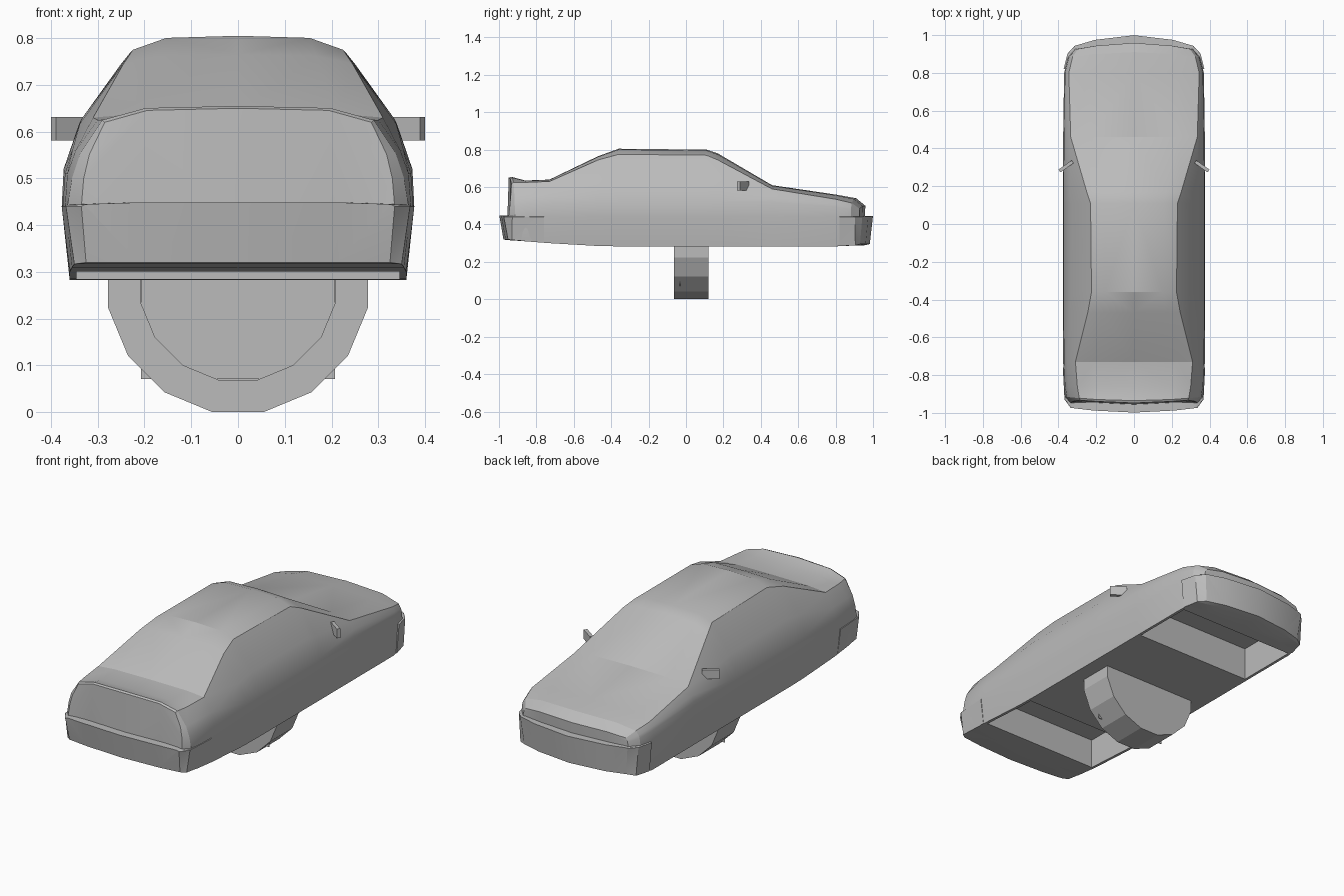
import bpy
import bmesh
import math
from mathutils import Matrix, Vector

default_cube = bpy.data.objects.get("Cube")
if default_cube:
    bpy.data.objects.remove(default_cube, do_unlink=True)

# Single flat colour
grey = bpy.data.materials.new("plain_grey")
grey.use_nodes = True
tone = (0.5, 0.5, 0.5, 1.0)
grey.diffuse_color = tone
grey.node_tree.nodes["Principled BSDF"].inputs["Base Color"].default_value = tone


def finish(name, bm, smooth_angle=None):
    """Turn a bmesh into a named, coloured object."""
    bmesh.ops.recalc_face_normals(bm, faces=bm.faces[:])
    mesh = bpy.data.meshes.new(name)
    bm.to_mesh(mesh)
    bm.free()
    mesh.materials.append(grey)
    if smooth_angle:
        mesh.shade_smooth()
        mesh.set_sharp_from_angle(angle=math.radians(smooth_angle))
    obj = bpy.data.objects.new(name, mesh)
    bpy.context.collection.objects.link(obj)
    return obj


def add_box(bm, center, size, turn=0.0):
    place = (Matrix.Translation(center) @ Matrix.Rotation(turn, 4, "Z")
             @ Matrix.Diagonal((*size, 1.0)))
    bmesh.ops.create_cube(bm, size=1.0, matrix=place)


WIDEST_Z = 0.44


def half_ring(row):
    """Half section, from the bottom centre round the side to the top centre."""
    y, bow, lean, z_low, x_low, x_mid, x_belt, z_belt, x_edge, z_edge, z_top = row
    x_waist = x_belt + 0.27 * (x_edge - x_belt)
    z_waist = z_belt + 0.43 * (z_edge - z_belt)
    outline = [
        (0, z_low), (0.65 * x_low, z_low), (x_low, z_low), (x_mid, WIDEST_Z),
        (x_belt, z_belt), (x_waist, z_waist), (x_edge, z_edge),
        (0.68 * x_edge, z_edge + 0.85 * (z_top - z_edge)), (0, z_top),
    ]
    return [Vector((x, y - bow * (x / 0.36) ** 2 + lean * abs(z - WIDEST_Z), z))
            for x, z in outline]


def loft(name, rows, smooth_angle):
    """Skin a symmetric shell through the sections and close both ends."""
    bm = bmesh.new()
    rings = []
    for row in rows:
        half = half_ring(row)
        mirrored = [Vector((-p.x, p.y, p.z)) for p in half[-2:0:-1]]
        rings.append([bm.verts.new(p) for p in half + mirrored])
    count = len(rings[0])
    for a, b in zip(rings, rings[1:]):
        for i in range(count):
            j = (i + 1) % count
            bm.faces.new((a[i], a[j], b[j], b[i]))
    for ring in (rings[0], rings[-1]):
        for side in (1, -1):
            v = [ring[side * i % count] for i in range(9)]
            bm.faces.new((v[0], v[1], v[7], v[8]))
            bm.faces.new((v[1], v[2], v[3], v[4]))
            bm.faces.new((v[1], v[4], v[5], v[7]))
            bm.faces.new((v[5], v[6], v[7]))
    bmesh.ops.triangulate(bm, faces=bm.faces[:])
    return finish(name, bm, smooth_angle)


# Car body: y, bow, lean, bottom z, bottom x, widest x, belt x z, edge x z, top z
body = loft("car_body", [
    (-.975, -.03, .13, .32, .325, .335, .33, .50, .285, .62, .65),
    (-.935, -.02, 0, .32, .35, .365, .355, .50, .29, .625, .655),
    (-.86, 0, 0, .31, .355, .37, .365, .51, .30, .625, .635),
    (-.73, 0, 0, .30, .36, .375, .37, .51, .31, .63, .64),
    (-.47, 0, 0, .285, .36, .377, .373, .52, .245, .745, .765),
    (-.36, 0, 0, .283, .36, .377, .373, .52, .225, .775, .805),
    (.11, 0, 0, .283, .36, .377, .373, .52, .23, .77, .80),
    (.17, 0, 0, .283, .36, .377, .373, .52, .25, .745, .78),
    (.46, 0, 0, .283, .36, .375, .37, .52, .335, .59, .61),
    (.80, 0, 0, .283, .36, .37, .365, .495, .345, .535, .56),
    (.91, .03, 0, .288, .34, .35, .345, .48, .325, .515, .54),
    (.965, .05, -.1, .29, .30, .31, .305, .465, .295, .485, .50),
], 20)

# Wheel wells cut across the floor
bm = bmesh.new()
for well_y in (-0.575, 0.635):
    add_box(bm, (0, well_y, 0.33), (0.69, 0.34, 0.26))
cutter = finish("wheel_well_cutter", bm)
cutter.hide_render = True
cut = body.modifiers.new("wheel_wells", "BOOLEAN")
cut.operation = "DIFFERENCE"
cut.solver = "EXACT"
cut.object = cutter
bpy.context.view_layer.update()
graph = bpy.context.evaluated_depsgraph_get()
cut_mesh = bpy.data.meshes.new_from_object(body.evaluated_get(graph))
body.modifiers.clear()
body.data = cut_mesh
cut_mesh.set_sharp_from_angle(angle=math.radians(20))
bpy.data.objects.remove(cutter, do_unlink=True)

# Bumpers, standing slightly proud of the body
loft("tail_bumper", [
    (-1.0, -.03, .2, .32, .325, .335, .33, .443, .32, .445, .449),
    (-.96, -.03, 0, .317, .35, .368, .365, .443, .34, .445, .449),
    (-.76, 0, 0, .303, .36, .377, .372, .443, .35, .445, .446),
], 20)
loft("nose_bumper", [
    (.82, 0, 0, .285, .36, .373, .37, .442, .35, .443, .444),
    (.95, .05, 0, .288, .34, .352, .348, .442, .335, .443, .444),
    (1.0, .075, -.12, .295, .30, .315, .312, .442, .305, .443, .444),
], 20)

# Door mirrors
for name, side in (("left_mirror", 1), ("right_mirror", -1)):
    bm = bmesh.new()
    add_box(bm, (side * 0.36, 0.305, 0.606), (0.085, 0.018, 0.05),
            side * math.radians(-35))
    finish(name, bm)

# Wheel with a recessed hub on its outer face
WHEEL_Z = 0.278
bm = bmesh.new()
place = (Matrix.Translation((0, 0.0275, WHEEL_Z))
         @ Matrix.Rotation(math.pi / 2, 4, "X")
         @ Matrix.Rotation(math.pi / 16, 4, "Z"))
bmesh.ops.create_cone(bm, cap_ends=True, segments=16, radius1=0.283,
                      radius2=0.283, depth=0.185, matrix=place)
bm.normal_update()
outer = min(bm.faces, key=lambda f: f.calc_center_median().y)
bmesh.ops.inset_region(bm, faces=[outer], thickness=0.07)
inner = bmesh.ops.extrude_face_region(bm, geom=[outer])["geom"]
bmesh.ops.delete(bm, geom=[outer], context="FACES_ONLY")
bmesh.ops.translate(bm, vec=(0, 0.035, 0),
                    verts=[g for g in inner if isinstance(g, bmesh.types.BMVert)])
finish("wheel", bm)

# Square hub plate whose corners show past the tyre
bm = bmesh.new()
add_box(bm, (0, -0.032, WHEEL_Z), (0.414, 0.004, 0.414))
finish("hub_plate", bm)
